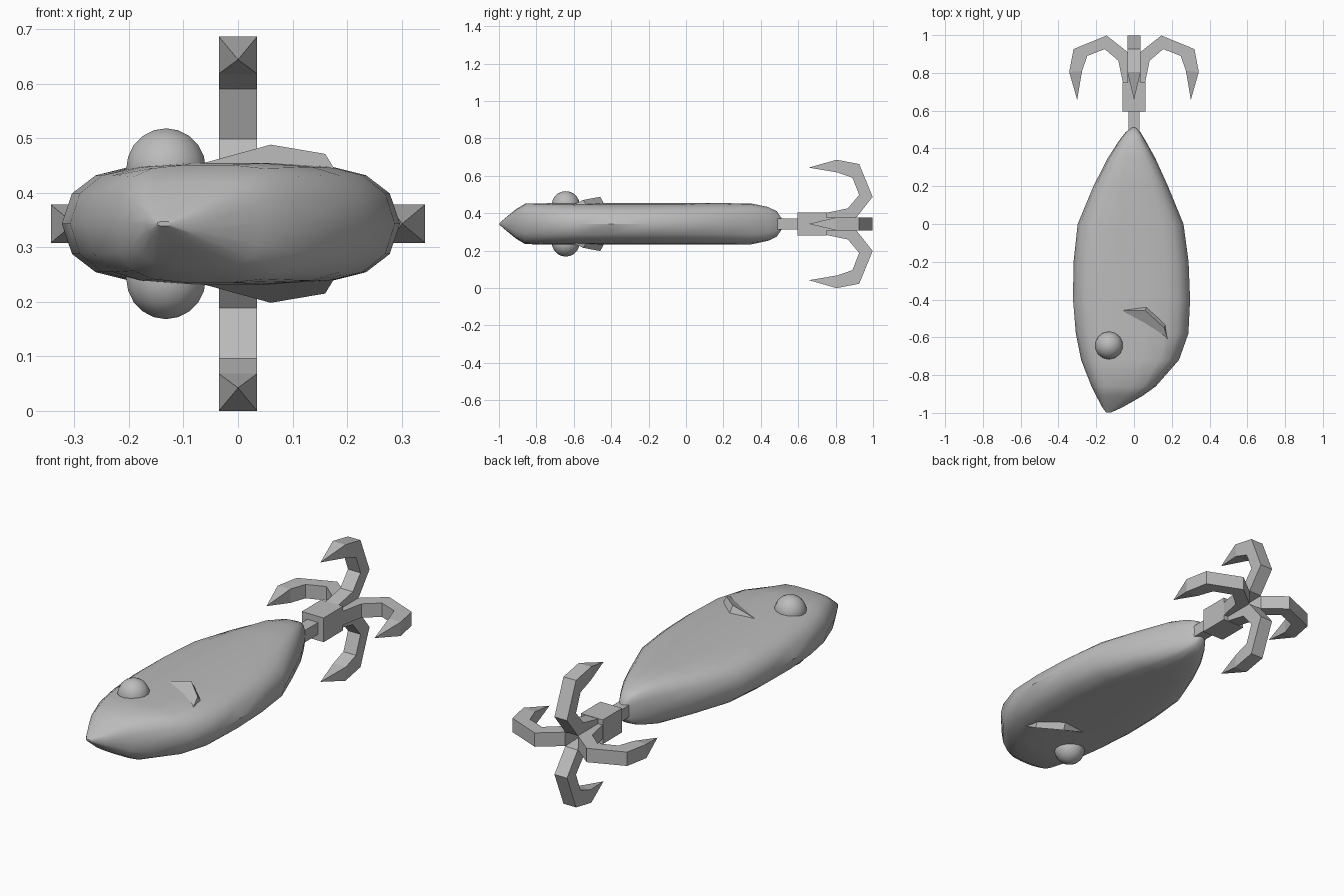
import bpy, bmesh, math
from mathutils import Vector, Matrix

if "Cube" in bpy.data.objects:
    bpy.data.objects.remove(bpy.data.objects["Cube"])

ZC = 0.343  # height of the centre plane

grey = bpy.data.materials.new("plain grey")
grey.diffuse_color = (0.5, 0.5, 0.5, 1)
grey.use_nodes = True
grey.node_tree.nodes["Principled BSDF"].inputs["Base Color"].default_value = grey.diffuse_color


def finish(name, bm, smooth=None):
    bmesh.ops.recalc_face_normals(bm, faces=bm.faces)
    me = bpy.data.meshes.new(name)
    bm.to_mesh(me)
    bm.free()
    ob = bpy.data.objects.new(name, me)
    bpy.context.collection.objects.link(ob)
    me.materials.append(grey)
    if smooth:
        bpy.ops.object.select_all(action='DESELECT')
        ob.select_set(True)
        bpy.context.view_layer.objects.active = ob
        bpy.ops.object.shade_smooth_by_angle(angle=math.radians(smooth))
    return ob


def loft(bm, rings):
    """Skin a list of closed rings and cap both ends."""
    vs = [[bm.verts.new(p) for p in r] for r in rings]
    n = len(vs[0])
    for a, b in zip(vs, vs[1:]):
        for i in range(n):
            j = (i + 1) % n
            bm.faces.new((a[i], a[j], b[j], b[i]))
    bm.faces.new(vs[0])
    bm.faces.new(vs[-1])
    return vs


def box(name, x, y0, y1):
    bm = bmesh.new()
    loft(bm, [[(sx * x, y, ZC + sz * x) for sx, sz in ((-1, -1), (1, -1), (1, 1), (-1, 1))]
              for y in (y0, y1)])
    finish(name, bm)


# Fish body: stations of y, left x, right x, half thickness
stations = [
    (-0.998, -0.148, -0.122, 0.004), (-0.97, -0.168, -0.06, 0.028),
    (-0.91, -0.20, 0.045, 0.078), (-0.86, -0.225, 0.115, 0.108),
    (-0.72, -0.28, 0.238, 0.111), (-0.58, -0.308, 0.288, 0.111),
    (-0.4, -0.323, 0.297, 0.111), (-0.2, -0.32, 0.289, 0.111),
    (0.0, -0.298, 0.262, 0.111), (0.2, -0.215, 0.18, 0.111),
    (0.35, -0.138, 0.112, 0.109), (0.44, -0.08, 0.062, 0.09),
    (0.485, -0.045, 0.035, 0.068), (0.51, -0.016, 0.013, 0.032)]
half = [(1, 0), (0.94, 0.5), (0.8, 0.8), (0.6, 0.94), (0.25, 1),
        (-0.25, 1), (-0.6, 0.94), (-0.8, 0.8), (-0.94, 0.5), (-1, 0)]
section = half + [(u, -v) for u, v in half[-2:0:-1]]
bm = bmesh.new()
loft(bm, [[((l + r) / 2 + u * (r - l) / 2, y, ZC + v * h) for u, v in section]
          for y, l, r, h in stations])
finish("fish_body", bm, 35)

for side, s in (("upper", 1), ("lower", -1)):
    # Bulging eye
    bm = bmesh.new()
    bmesh.ops.create_uvsphere(bm, u_segments=14, v_segments=10, radius=0.075,
                              matrix=Matrix.Translation((-0.132, -0.643, ZC + s * 0.1)))
    finish(side + "_eye", bm, 40)

    # Wedge shaped gill fin
    bm = bmesh.new()
    a, r1, r2, b, b2, b1 = [bm.verts.new((x, y, ZC + s * z)) for x, y, z in (
        (-0.075, -0.458, 0.108), (0.06, -0.458, 0.145), (0.16, -0.55, 0.128),
        (0.186, -0.64, 0.085), (0.168, -0.525, 0.09), (0.066, -0.435, 0.1))]
    for f in ((a, r1, r2, b), (a, b1, r1), (r1, b1, b2, r2), (r2, b2, b), (a, b, b2, b1)):
        bm.faces.new(f)
    finish(side + "_gill_fin", bm)

# Shank and hub
box("shank", 0.03, 0.48, 0.60)
box("hub", 0.061, 0.595, 0.75)

# Four hooks: outer and inner edges as (radius, y)
outer = [(0.0, 0.73), (0.036, 0.912), (0.145, 0.998), (0.32, 0.926), (0.343, 0.805)]
inner = [(0.055, 0.73), (0.083, 0.865), (0.155, 0.926), (0.247, 0.89), (0.275, 0.81)]
W = 0.035
for k in range(4):
    rot = Matrix.Translation((0, 0, ZC)) @ Matrix.Rotation(k * math.pi / 2, 4, 'Y')
    bm = bmesh.new()
    rings = [[(o[0], o[1], -W), (o[0], o[1], W), (i[0], i[1], W), (i[0], i[1], -W)]
             for o, i in zip(outer, inner)]
    vs = loft(bm, rings)
    # pointed barb end
    end = [f for f in bm.faces if set(f.verts) == set(vs[-1])]
    bmesh.ops.delete(bm, geom=end, context='FACES_ONLY')
    tip = bm.verts.new((0.301, 0.657, 0))
    for i in range(4):
        bm.faces.new((vs[-1][i], vs[-1][(i + 1) % 4], tip))
    bm.transform(rot)
    finish("hook_%d" % (k + 1), bm)
